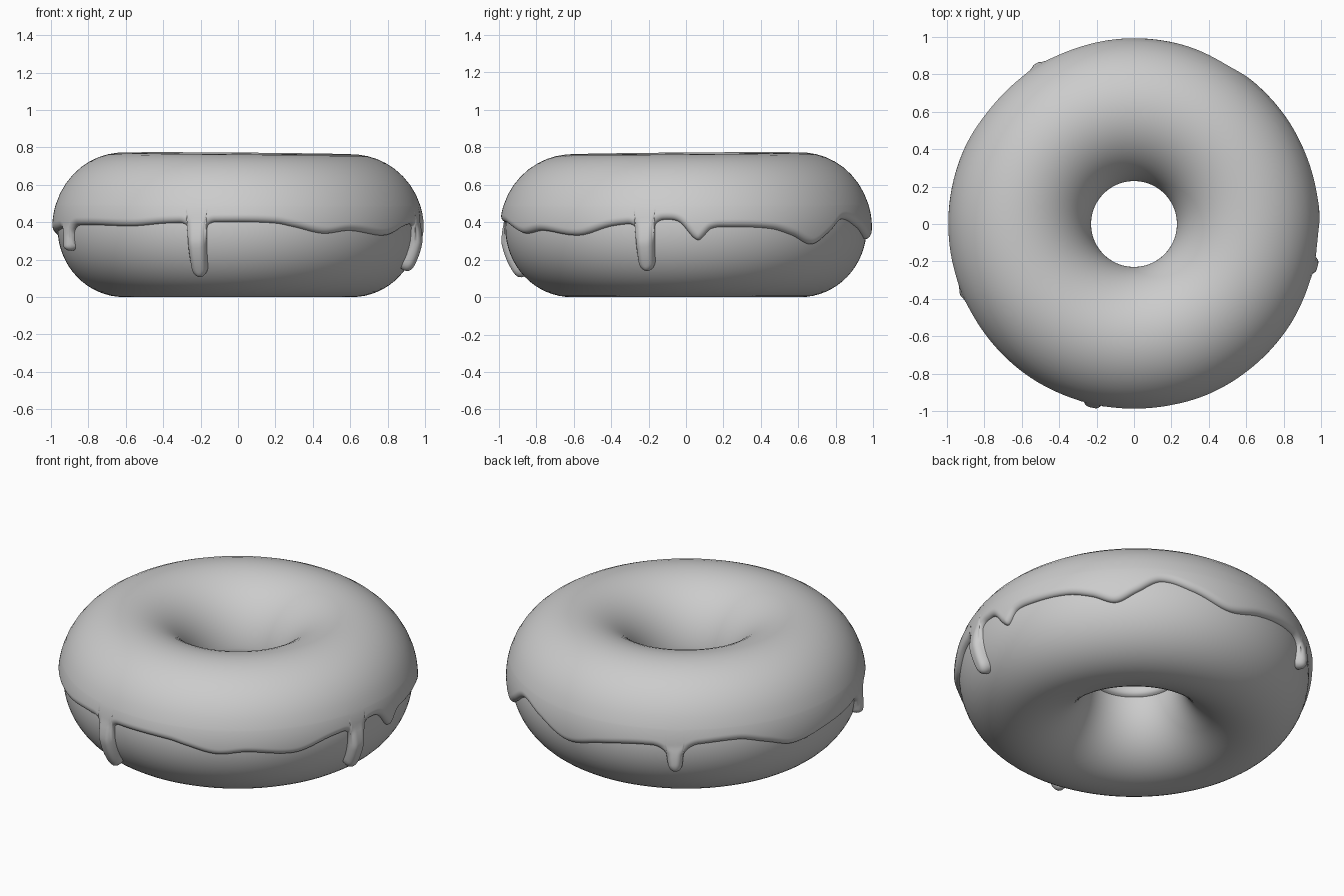
import bpy, math
from math import sin, cos, pi, radians, sqrt, hypot

if "Cube" in bpy.data.objects:
    bpy.data.objects.remove(bpy.data.objects["Cube"])

RING, A, B, ZC = 0.61, 0.355, 0.37, 0.37     # ring radius, section half width/height, centre height
RO, RS = 0.96, 0.365                         # arc scales for measuring distances on the surface


def make_object(name, verts, faces):
    me = bpy.data.meshes.new(name)
    me.from_pydata(verts, [], faces)
    me.polygons.foreach_set("use_smooth", [True] * len(faces))
    me.update()
    ob = bpy.data.objects.new(name, me)
    bpy.context.collection.objects.link(ob)
    return ob


def surface(theta, phi, t=0.0):
    """Point on the dough ring, pushed out along the normal by t."""
    nx, nz = cos(phi) / A, sin(phi) / B
    n = hypot(nx, nz)
    r = RING + A * cos(phi) + t * nx / n
    z = ZC + B * sin(phi) + t * nz / n
    return [r * cos(theta), r * sin(theta), z]


# Dough ring
NT, NP = 160, 64
verts = [surface(2 * pi * i / NT, 2 * pi * j / NP) for i in range(NT) for j in range(NP)]
faces = [(i * NP + j, (i + 1) % NT * NP + j, (i + 1) % NT * NP + (j + 1) % NP, i * NP + (j + 1) % NP)
         for i in range(NT) for j in range(NP)]
make_object("dough_ring", verts, faces)

# Wavy lower edge of the icing: (degrees, height)
WAVE = [(-143, .385), (-125, .38), (-113, .395), (-90, .402), (-78, .395), (-72, .375), (-62, .34),
        (-52, .355), (-36, .33), (-24, .38), (-13, .40), (-6, .415), (-2, .40), (3.7, .305),
        (8, .365), (14, .375), (28, .365), (36, .33), (44, .283), (51, .34), (59, .415), (70, .375),
        (83, .31), (96, .355), (108, .385), (121, .39), (142, .41), (152, .37), (162, .32),
        (178, .345), (190, .36), (202, .38)]
# Drips: (degrees, tip height, half width, fillet radius)
DRIPS = [(-103, .12, .048, .05), (-13, .15, .048, .05), (121.5, .24, .042, .09), (202, .25, .042, .08)]


def wave(deg):
    """Smooth periodic interpolation of the wave points."""
    n = len(WAVE)
    pt = lambda k: (WAVE[k % n][0] + 360 * (k // n), WAVE[k % n][1])
    k = max(i for i in range(n) if WAVE[i][0] <= deg)
    p0, p1, p2, p3 = (pt(k + d) for d in (-1, 0, 1, 2))
    h = p2[0] - p1[0]
    s = (deg - p1[0]) / h
    m1 = (p2[1] - p0[1]) / (p2[0] - p0[0]) * h
    m2 = (p3[1] - p1[1]) / (p3[0] - p1[0]) * h
    return ((2*s**3 - 3*s**2 + 1) * p1[1] + (s**3 - 2*s**2 + s) * m1
            + (3*s**2 - 2*s**3) * p2[1] + (s**3 - s**2) * m2)


def edge_height(deg):
    base = z = wave(deg)
    for centre, tip, w, f in DRIPS:
        a = abs((deg - centre + 180) % 360 - 180) * pi / 180 * RO
        if a < w:
            z = min(z, tip + w - sqrt(w * w - a * a))
        elif a < w + f:
            z = min(z, base - 0.8 * (f - sqrt(f * f - (w + f - a) ** 2)))
    return base, z


# Icing shell
N, TOP_ROWS, LOW_ROWS = 900, 28, 24
THICK, ROUND = 0.030, 0.036
PHI_MID, PHI_IN = radians(18), radians(179)
angles = [radians(-143 + 360 * i / N) for i in range(N)]
edges = [edge_height(-143 + 360 * i / N) for i in range(N)]
to_phi = lambda z: math.asin((z - ZC) / B)
edge_phi = [to_phi(e[1]) for e in edges]
base_phi = [to_phi(e[0]) for e in edges]
STEP = 2 * pi / N * RO


def edge_distance(i, phi):
    """Distance along the surface to the nearest piece of the icing edge."""
    best, y = 1.0, phi * RS
    for k in range(-9, 9):
        x0 = k * STEP
        y0, y1 = edge_phi[(i + k) % N] * RS, edge_phi[(i + k + 1) % N] * RS
        dy = y1 - y0
        s = max(0, min(1, (-x0 * STEP + (y - y0) * dy) / (STEP * STEP + dy * dy)))
        best = min(best, hypot(x0 + s * STEP, y0 + s * dy - y))
    return best


def dome(d):
    return sqrt(max(0, 1 - (1 - min(d / ROUND, 1)) ** 2))


verts = []
for i, th in enumerate(angles):
    for j in range(TOP_ROWS):
        phi = PHI_IN + (PHI_MID - PHI_IN) * (j / TOP_ROWS) ** 1.6
        p = surface(th, phi, THICK * dome((PHI_IN - phi) * RS) - 0.002)
        p[2] += 0.008 * (p[1] - p[0]) * max(0, sin(phi))
        verts.append(p)
    for j in range(LOW_ROWS + 1):
        u = 1 - (1 - j / LOW_ROWS) ** 1.5
        phi = PHI_MID + (edge_phi[i] - PHI_MID) * u
        # drips are fatter than the sheet they run from
        fat = max(0, min(1, (base_phi[i] - phi) * RS / 0.10))
        t = (THICK + 0.022 * fat) * dome(edge_distance(i, phi)) - 0.002
        p = surface(th, phi, t)
        p[2] += 0.008 * (p[1] - p[0]) * max(0, sin(phi))
        verts.append(p)
R = TOP_ROWS + LOW_ROWS + 1
faces = [(i * R + j + 1, (i + 1) % N * R + j + 1, (i + 1) % N * R + j, i * R + j)
         for i in range(N) for j in range(R - 1)]
make_object("icing", verts, faces)
